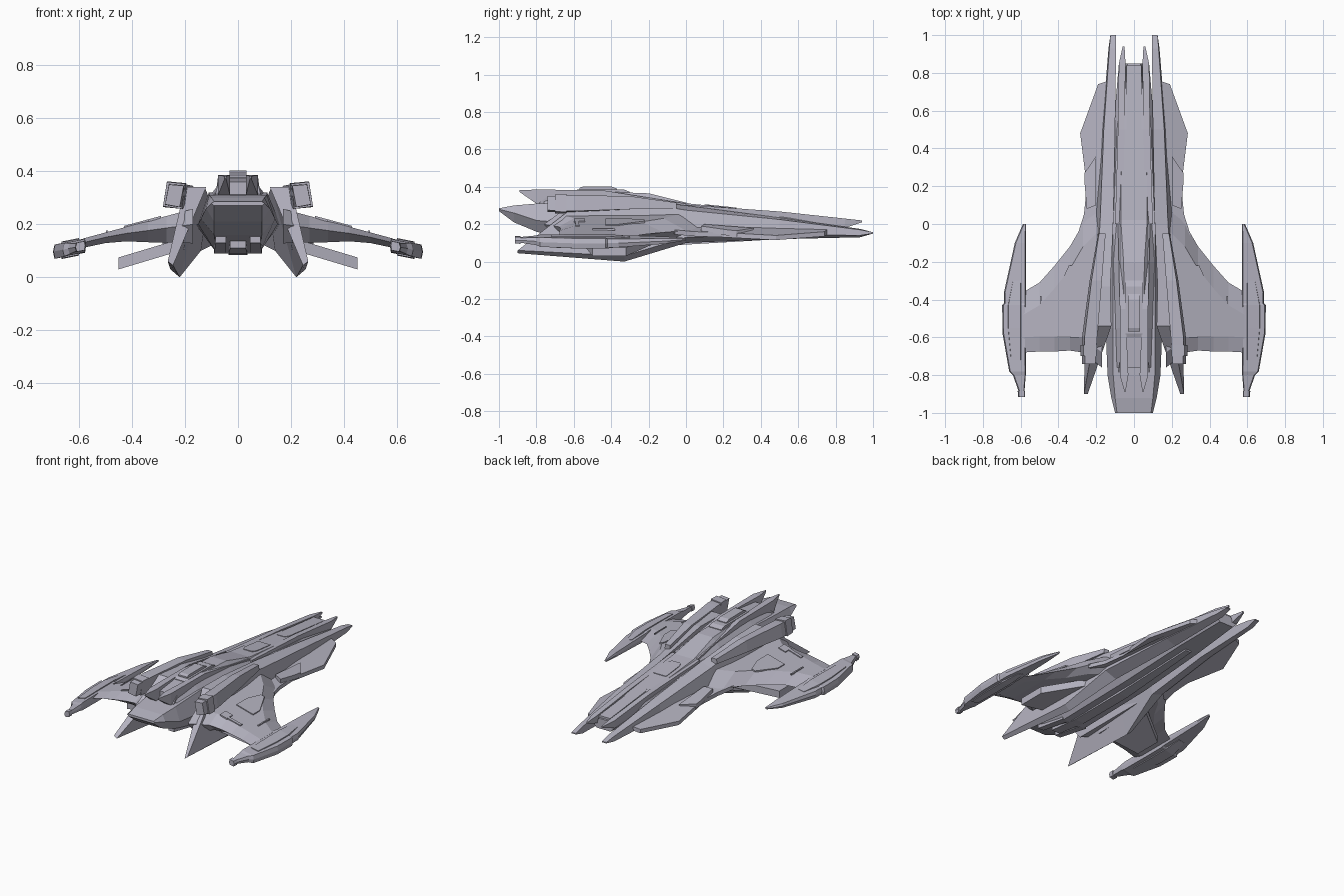
import bpy, bmesh
from mathutils import Vector

cube = bpy.data.objects.get("Cube")
if cube:
    bpy.data.objects.remove(cube, do_unlink=True)

hull_grey = bpy.data.materials.new("hull_lilac_grey")
hull_grey.use_nodes = True
COLOUR = (0.46, 0.45, 0.53, 1)
hull_grey.diffuse_color = COLOUR
hull_grey.node_tree.nodes["Principled BSDF"].inputs["Base Color"].default_value = COLOUR


def loft(name, rings, mirror=True):
    """Skin a closed solid through rings of equal point count."""
    bm = bmesh.new()
    loops = [[bm.verts.new(p) for p in ring] for ring in rings]
    n = len(loops[0])
    for a, b in zip(loops, loops[1:]):
        for i in range(n):
            j = (i + 1) % n
            bm.faces.new((a[i], a[j], b[j], b[i]))
    bm.faces.new(loops[0])
    bm.faces.new(loops[-1][::-1])
    bmesh.ops.recalc_face_normals(bm, faces=bm.faces)
    mesh = bpy.data.meshes.new(name)
    bm.to_mesh(mesh)
    bm.free()
    mesh.materials.append(hull_grey)
    obj = bpy.data.objects.new(name, mesh)
    bpy.context.collection.objects.link(obj)
    if mirror:
        obj.modifiers.new("mirror", "MIRROR").use_mirror_merge = False
    return obj


def along_y(name, sections, mirror=True):
    """Sections are (y, (x, z), (x, z), ...)."""
    return loft(name, [[(x, s[0], z) for x, z in s[1:]] for s in sections], mirror)


def centred(name, sections):
    """Half sections, closed with their own reflection across x."""
    full = [(s[0], *s[1:], *[(-x, z) for x, z in reversed(s[1:])]) for s in sections]
    return along_y(name, full, False)


def slab(name, points, thick, mirror=True):
    """Plate below an outline of 3D points."""
    low = [Vector(p) - Vector((0, 0, thick)) for p in points]
    return loft(name, [points, low], mirror)


def box_section(y, x0, x1, z0, z1):
    return (y, (x0, z0), (x1, z0), (x1, z1), (x0, z1))


# Central hull with flat beak
centred("central_hull", [
    (-1.0, (.09, .285), (.10, .28), (.09, .27)),
    (-.92, (.10, .30), (.12, .26), (.09, .21)),
    (-.8, (.11, .31), (.14, .22), (.09, .16)),
    (-.55, (.11, .32), (.15, .20), (.08, .09)),
    (0, (.11, .29), (.16, .20), (.08, .10)),
    (.5, (.09, .24), (.11, .19), (.07, .13)),
    (.85, (.05, .195), (.08, .18), (.05, .15))])

# Raised dorsal spine
centred("dorsal_spine", [
    (-.76, (.045, .36), (.10, .30)),
    (-.55, (.05, .378), (.105, .31)),
    (-.2, (.055, .365), (.11, .30)),
    (.02, (.07, .31), (.10, .28)),
    (.5, (.065, .262), (.08, .22)),
    (.85, (.035, .215), (.05, .18))])

# Bridge block and stepped roof plates
for name, w, y0, y1, z0, z1 in [("bridge_block", .032, -.57, -.37, .37, .402),
                                ("bridge_step", .045, -.6, -.3, .36, .385)]:
    centred(name, [(y0, (w, z1 - .008), (w, z0)), (y0 + .02, (w, z1), (w, z0)),
                   (y1 - .03, (w, z1), (w, z0)), (y1, (w, z1 - .012), (w, z0))])
for name, w, y0, y1 in [("front_roof_plate", .045, .1, .27),
                        ("rear_roof_plate", .04, .44, .84)]:
    top = lambda y: .317 - .105 * y
    centred(name, [(y0, (w * .7, top(y0)), (w * .7, top(y0) - .04)),
                   (y0 + .03, (w, top(y0 + .03)), (w, top(y0) - .04)),
                   (y1, (w, top(y1)), (w, top(y1) - .04))])

# Forward roof spikes and inner tail prongs
along_y("roof_spike", [
    box_section(-.89, .045, .05, .372, .382), box_section(-.8, .03, .075, .31, .385),
    box_section(-.45, .045, .075, .33, .382), box_section(0, .06, .085, .28, .31)])
along_y("inner_tail_prong", [
    box_section(0, .06, .10, .27, .304), box_section(.5, .05, .085, .2, .268),
    box_section(.85, .045, .08, .18, .23), box_section(.94, .05, .06, .21, .22)])

# Shoulder rails: mandible fin in front, long prong behind
loft("shoulder_rail", [
    [(.12, -.54, .34), (.20, -.54, .34), (.265, -.9, .06), (.245, -.9, .045)],
    [(.125, -.33, .34), (.20, -.33, .33), (.255, -.33, .03), (.22, -.33, 0)],
    [(.11, 0, .30), (.18, 0, .275), (.22, 0, .13), (.14, 0, .10)],
    [(.10, .5, .235), (.16, .5, .225), (.17, .5, .145), (.10, .5, .12)],
    [(.095, .93, .175), (.13, .93, .17), (.135, .93, .14), (.095, .93, .13)],
    [(.095, 1, .157), (.125, 1, .157), (.125, 1, .15), (.095, 1, .15)]])

# Slanted shoulder cannons
along_y("shoulder_cannon", [
    (-.74, (.22, .265), (.275, .275), (.26, .35), (.205, .345)),
    (-.6, (.20, .265), (.275, .27), (.262, .355), (.195, .35)),
    (-.3, (.18, .28), (.235, .28), (.225, .35), (.17, .345)),
    (-.05, (.15, .285), (.19, .285), (.185, .315), (.15, .315))])
along_y("cannon_collar", [
    (-.70, (.212, .258), (.283, .268), (.268, .36), (.20, .353)),
    (-.64, (.207, .258), (.283, .265), (.268, .362), (.195, .355))])

# Swept wings
def wing_top(x):
    return .25 - (x - .2) * .27


def wing_ring(x, front, rear, thick):
    z = wing_top(x)
    mid = z - thick * .45
    return [(x, front, mid), (x, front + .08, z), (x, rear - .12, z), (x, rear, mid - .02),
            (x, rear - .1, z - thick), (x, front + .06, z - thick)]


loft("wing", [wing_ring(*a) for a in [
    (.17, -.76, .1, .13), (.27, -.68, 0, .10), (.34, -.67, -.12, .08),
    (.42, -.675, -.22, .055), (.50, -.675, -.31, .04), (.585, -.68, -.36, .035)]])


# Wing surface plates
def wing_plate(name, outline):
    slab(name, [(x, y, wing_top(x) + .006) for x, y in outline], .009)


wing_plate("wing_panel", [(.29, -.43), (.41, -.43), (.41, -.36), (.345, -.22), (.32, -.22), (.29, -.32)])
wing_plate("wing_hatch", [(.29, -.60), (.34, -.60), (.34, -.54), (.29, -.54)])
wing_plate("wing_strip", [(.49, -.5), (.497, -.5), (.497, -.38), (.49, -.38)])
wing_plate("wing_front_strip", [(.3, -.595), (.43, -.59), (.43, -.57), (.3, -.575)])

# Low fins under the wings
slab("underwing_fin", [(.2, -.56, .15), (.45, -.5, .075), (.45, -.32, .075), (.2, -.15, .15)], .045)

# Rear side flanges
slab("side_flange", [(.13, .76, .175), (.19, .74, .16), (.285, .48, .14), (.25, .2, .155),
                     (.265, .05, .16), (.3, -.06, .17), (.15, -.1, .21)], .025)
slab("flange_notch_plate", [(.2, .1, .20), (.25, .08, .19), (.262, .22, .17),
                            (.262, .27, .165), (.2, .36, .18)], .03)


# Wingtip pods, tilted down outwards
def pod_ring(y, x0, x1, h):
    z0, z1 = .12 - (x0 - .575) * .2, .12 - (x1 - .575) * .2
    return [(x0, y, z0 - h), (x1, y, z1 - h), (x1 + .006, y, z1),
            (x1, y, z1 + h), (x0, y, z0 + h), (x0 - .004, y, z0)]


loft("wingtip_pod", [pod_ring(*a) for a in [
    (-.9, .585, .60, .012), (-.8, .577, .635, .02), (-.78, .577, .655, .025),
    (-.58, .577, .69, .027), (-.43, .577, .692, .027), (-.42, .577, .682, .023),
    (-.36, .577, .682, .022), (-.1, .577, .625, .014), (0, .575, .582, .006)]])
loft("pod_muzzle", [pod_ring(*a) for a in [(-.915, .58, .607, .017), (-.885, .58, .61, .018)]])
loft("pod_spine_plate", [pod_ring(*a) for a in [
    (-.72, .60, .65, .03), (-.55, .60, .665, .033), (-.43, .60, .665, .033), (-.3, .60, .64, .022)]])

# Belly keel and beak grille details
centred("belly_keel", [
    (-.72, (.03, .2), (.03, .11)), (-.5, (.035, .15), (.035, .085)),
    (-.1, (.035, .15), (.035, .085)), (.5, (.02, .15), (.02, .12))])
along_y("beak_lower_vent", [
    box_section(-.78, .045, .085, .13, .19), box_section(-.55, .045, .09, .09, .15)])
along_y("beak_lamp", [
    box_section(-.93, .04, .07, .24, .265), box_section(-.85, .04, .07, .24, .265)])
along_y("spine_window_frame", [
    box_section(-.785, .035, .085, .305, .315), box_section(-.73, .035, .075, .305, .355)])
